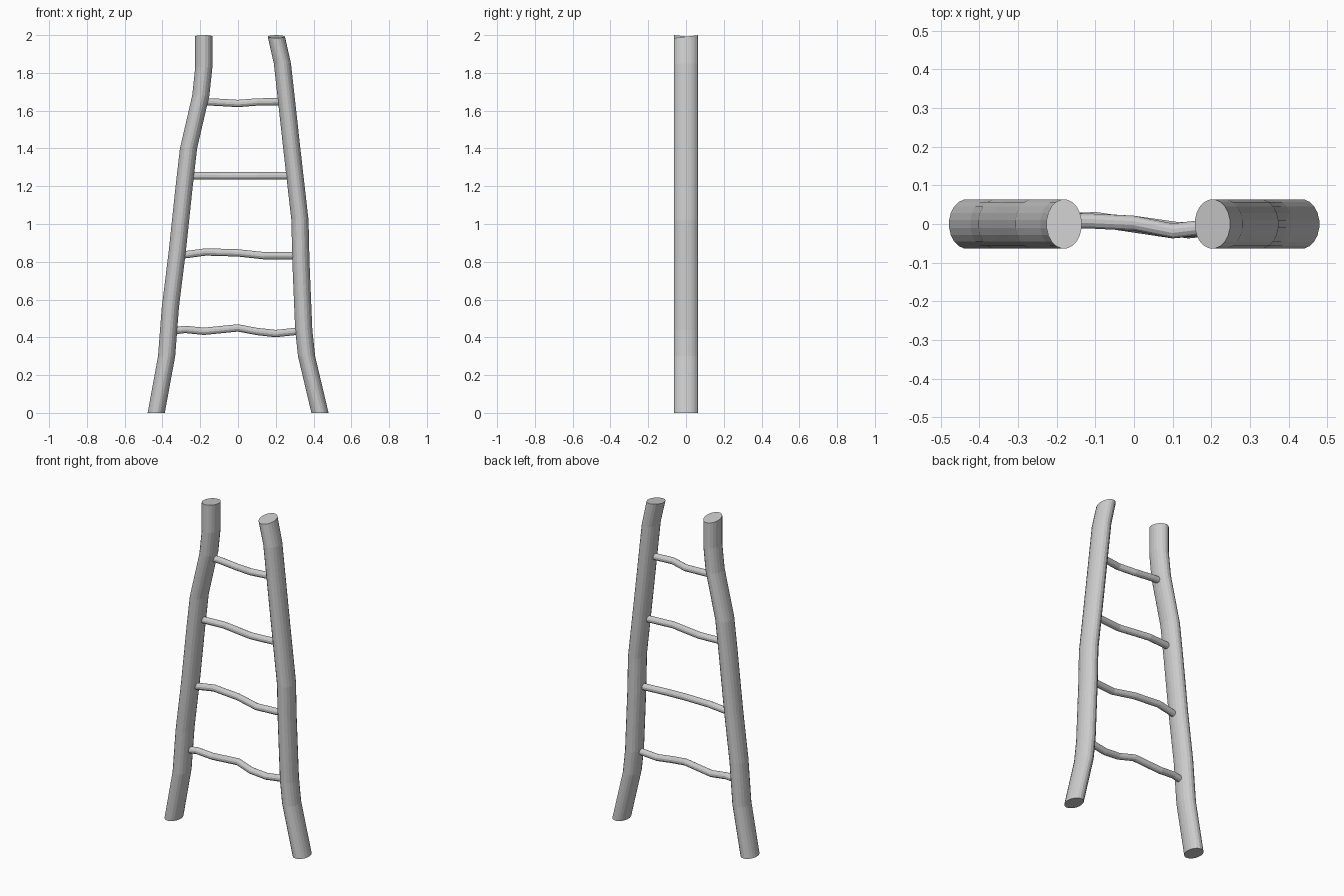
import bpy
import bmesh
from math import cos, sin, tau
from mathutils import Vector

cube = bpy.data.objects.get("Cube")
if cube:
    bpy.data.objects.remove(cube, do_unlink=True)

# One plain grey for the whole ladder
grey = bpy.data.materials.new("plain_grey")
grey.use_nodes = True
colour = (0.6, 0.6, 0.6, 1)
grey.diffuse_color = colour
grey.node_tree.nodes["Principled BSDF"].inputs["Base Color"].default_value = colour


def loft(name, path, axis_a, axis_b, sides, end_tilt=0):
    """Sweep an ellipse with half-axes a and b along the path, with capped ends."""
    bm = bmesh.new()
    rings = []
    for point in path:
        ring = []
        for i in range(sides):
            t = tau * (i + 0.5) / sides
            ring.append(bm.verts.new(Vector(point) + axis_a * cos(t) + axis_b * sin(t)))
        rings.append(ring)
    for low, high in zip(rings, rings[1:]):
        for i in range(sides):
            j = (i + 1) % sides
            bm.faces.new((low[i], low[j], high[j], high[i]))
    bm.faces.new(rings[0][::-1])
    bm.faces.new(rings[-1])
    for v in rings[-1]:
        v.co.z += end_tilt * v.co.y
    bmesh.ops.recalc_face_normals(bm, faces=bm.faces)
    mesh = bpy.data.meshes.new(name)
    bm.to_mesh(mesh)
    bm.free()
    mesh.materials.append(grey)
    obj = bpy.data.objects.new(name, mesh)
    bpy.context.collection.objects.link(obj)
    return obj


# Crooked side posts: (x, z) centre points
posts = {
    "right_post": ([(-.433, 0), (-.378, .3), (-.358, .56), (-.322, .85), (-.285, 1.2),
                    (-.262, 1.4), (-.197, 1.68), (-.181, 1.83), (-.181, 1.993)], -.11),
    "left_post": ([(.434, 0), (.363, .3), (.348, .44), (.333, .8), (.328, 1.02),
                   (.287, 1.38), (.235, 1.85), (.203, 1.992)], .12),
}
for name, (points, tilt) in posts.items():
    loft(name, [(x, 0, z) for x, z in points],
         Vector((.046, 0, 0)), Vector((0, .064, 0)), 20, tilt)

# Wavy rungs: (x, y, z) centre points, ends buried in the posts
rungs = {
    "rung_bottom": [(-.36, 0, .432), (-.28, .006, .442), (-.18, .012, .432), (0, .002, .45),
                    (.1, -.016, .431), (.2, -.01, .42), (.34, 0, .435)],
    "rung_lower": [(-.32, 0, .832), (-.17, .012, .852), (0, .002, .847),
                   (.14, -.018, .832), (.33, 0, .832)],
    "rung_upper": [(-.28, 0, 1.255), (-.1, .012, 1.255), (.1, -.018, 1.255), (.3, 0, 1.255)],
    "rung_top": [(-.2, .008, 1.648), (-.12, .008, 1.645), (0, .002, 1.638),
                 (.1, -.018, 1.646), (.25, 0, 1.648)],
}
for name, path in rungs.items():
    loft(name, path, Vector((0, .02, 0)), Vector((0, 0, .02)), 12)
